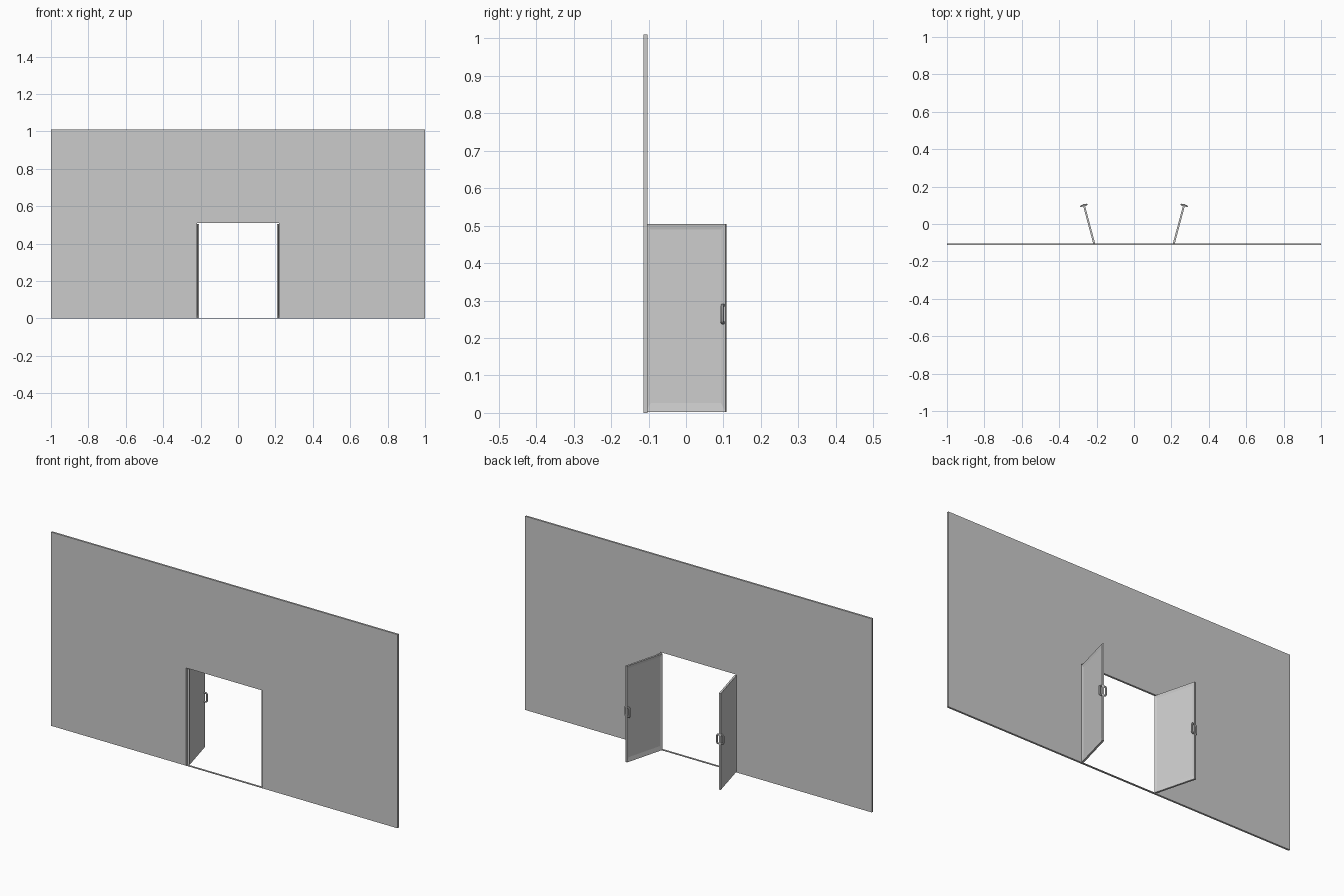
import bpy, bmesh, math
from mathutils import Matrix, Vector

if "Cube" in bpy.data.objects:
    bpy.data.objects.remove(bpy.data.objects["Cube"])

Y0, Y1 = -0.113, -0.103          # wall front and back planes
HALF, HEAD, TOP = 0.22, 0.51, 1.01
LENGTH, THICK, ANGLE = 0.22, 0.01, 15


def finish(bm, name):
    bmesh.ops.recalc_face_normals(bm, faces=bm.faces)
    me = bpy.data.meshes.new(name)
    bm.to_mesh(me)
    bm.free()
    ob = bpy.data.objects.new(name, me)
    bpy.context.collection.objects.link(ob)
    return ob


def box_bm(lo, hi):
    bm = bmesh.new()
    bmesh.ops.create_cube(bm, size=1)
    for v in bm.verts:
        v.co = Vector([(a + b) / 2 + c * (b - a) for a, b, c in zip(lo, hi, v.co)])
    return bm


# wall with doorway, extruded from its outline
outline = [(-1, 0), (-HALF, 0), (-HALF, HEAD), (HALF, HEAD),
           (HALF, 0), (1, 0), (1, TOP), (-1, TOP)]
bm = bmesh.new()
face = bm.faces.new([bm.verts.new((x, Y0, z)) for x, z in outline])
ext = bmesh.ops.extrude_face_region(bm, geom=[face], use_keep_orig=True)
for v in ext["geom"]:
    if isinstance(v, bmesh.types.BMVert):
        v.co.y = Y1
finish(bm, "wall")

# thin threshold across the doorway
finish(box_bm((-HALF, Y0, 0), (HALF, Y1, 0.003)), "threshold")


def door(name, place, side):
    # leaf in local axes: x = outward face, y = hinge to free edge
    bm = box_bm((-THICK / 2, 0, 0.003), (THICK / 2, LENGTH, 0.505))
    bm.normal_update()
    sides = [f for f in bm.faces if abs(f.normal.x) > 0.9]
    bmesh.ops.inset_individual(bm, faces=sides, thickness=0.018, depth=-0.003)
    for f in sides:
        for v in f.verts:
            v.co.z = 0.026 if v.co.z < 0.25 else 0.49
    bm.transform(place)
    finish(bm, name)
    # C-shaped pull on each face
    for tag, s in (("outer", 1), ("inner", -1)):
        cu = bpy.data.curves.new("pull", "CURVE")
        cu.dimensions = "3D"
        cu.bevel_depth = 0.0045
        cu.bevel_resolution = 2
        cu.use_fill_caps = True
        sp = cu.splines.new("POLY")
        pts = [(0.002, 0.241)]
        for start, zc in ((-90, 0.247), (0, 0.281)):
            for k in range(5):
                a = math.radians(start + k * 22.5)
                pts.append((0.010 + 0.006 * math.cos(a), zc + 0.006 * math.sin(a)))
        pts.append((0.002, 0.287))
        sp.points.add(len(pts) - 1)
        for p, (x, z) in zip(sp.points, pts):
            p.co = (s * x, 0.2135, z, 1)
        tmp = bpy.data.objects.new("pull", cu)
        bpy.context.collection.objects.link(tmp)
        bpy.context.view_layer.update()
        me = bpy.data.meshes.new_from_object(tmp)
        bpy.data.objects.remove(tmp)
        bm = bmesh.new()
        bm.from_mesh(me)
        bm.transform(place)
        ob = finish(bm, f"{side}_{tag}_handle")
        for ob2 in bpy.context.selected_objects:
            ob2.select_set(False)
        bpy.context.view_layer.objects.active = ob
        ob.select_set(True)
        bpy.ops.object.shade_smooth_by_angle(angle=math.radians(40))


# two open doors, mirrored about x = 0
right = Matrix.Translation((0.2125, -0.106, 0)) @ Matrix.Rotation(math.radians(-ANGLE), 4, "Z")
door("right_door", right, "right")
door("left_door", Matrix.Scale(-1, 4, (1, 0, 0)) @ right, "left")
